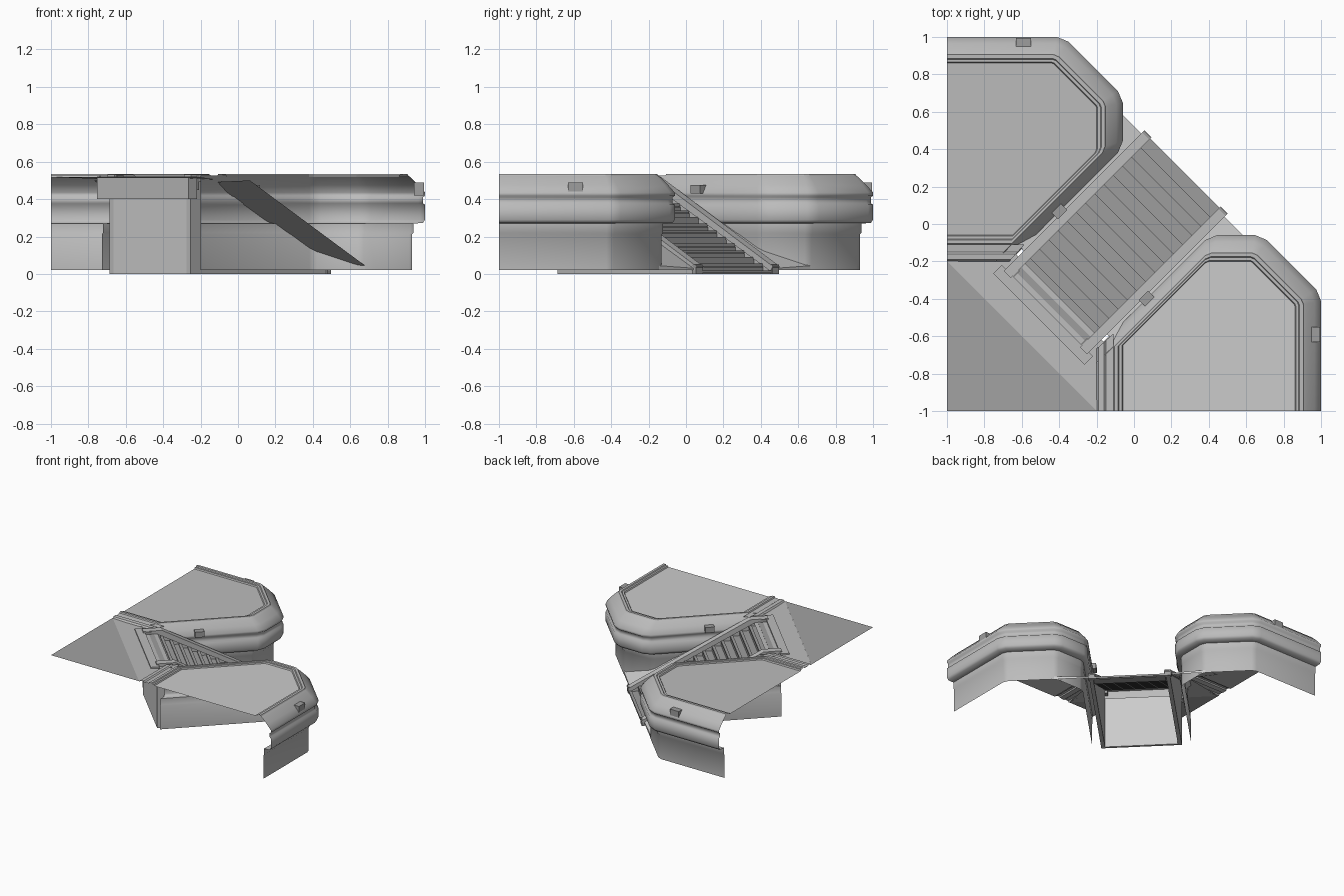
import bpy, bmesh, math
from mathutils import Matrix, Vector

if "Cube" in bpy.data.objects:
    bpy.data.objects.remove(bpy.data.objects["Cube"])

R = math.sqrt(0.5)


def grey(name, v):
    m = bpy.data.materials.new(name)
    m.diffuse_color = (v, v, v, 1)
    m.use_nodes = True
    m.node_tree.nodes["Principled BSDF"].inputs["Base Color"].default_value = m.diffuse_color
    return m


STEEL = grey("dark_steel", 0.34)
SHADE = grey("shaded_floor", 0.36)
SOFT = grey("soft_grey", 0.5)


def finish(bm, name, mat=None, smooth=None):
    me = bpy.data.meshes.new(name)
    bm.to_mesh(me)
    bm.free()
    if mat:
        me.materials.append(mat)
    ob = bpy.data.objects.new(name, me)
    bpy.context.collection.objects.link(ob)
    if smooth:
        bpy.context.view_layer.objects.active = ob
        ob.select_set(True)
        bpy.ops.object.shade_smooth_by_angle(angle=math.radians(smooth))
        ob.select_set(False)
    return ob


def mirrored(ob, name, mat=None, smooth=None):
    """Copy a part across the diagonal plane x = y."""
    bm = bmesh.new()
    bm.from_mesh(ob.data)
    for v in bm.verts:
        v.co.x, v.co.y = v.co.y, v.co.x
    bmesh.ops.reverse_faces(bm, faces=bm.faces)
    return finish(bm, name, mat, smooth)


def loft(bm, rings):
    rows = [[bm.verts.new(p) for p in ring] for ring in rings]
    for a, b in zip(rows, rows[1:]):
        for i in range(len(a) - 1):
            bm.faces.new((a[i], a[i + 1], b[i + 1], b[i]))
    return rows


def box(bm, lo, hi):
    c = [(a + b) / 2 for a, b in zip(lo, hi)]
    s = [abs(b - a) for a, b in zip(lo, hi)]
    bmesh.ops.create_cube(bm, size=1, matrix=Matrix.Translation(c) @ Matrix.Diagonal((*s, 1)))


def prism(bm, profile, y0, y1):
    """Extrude an x-z outline across y."""
    a = [bm.verts.new((x, y0, z)) for x, z in profile]
    b = [bm.verts.new((x, y1, z)) for x, z in profile]
    bm.faces.new(a)
    bm.faces.new(b[::-1])
    for i in range(len(a)):
        j = (i + 1) % len(a)
        bm.faces.new((a[j], a[i], b[i], b[j]))


def stair_part(bm, name, mat=STEEL, recalc=True):
    if recalc:
        bmesh.ops.recalc_face_normals(bm, faces=bm.faces)
    bm.transform(Matrix.Rotation(math.pi / 4, 4, 'Z'))
    return finish(bm, name, mat)


# Plan outline of a terrace as lines: normal x, normal y, distance, inset scale
OPEN, LEFT = (0, -1, 1.0, 0), (-1, 0, 0.2, 0)
SIDES = [(1, 0, 1.0, 1), (R, R, 0.442, 1), (0, 1, -0.06, 1), (-R, R, -0.33, 0.62)]


def cross(p, q, d):
    c1, c2 = p[2] - d * p[3], q[2] - d * q[3]
    det = p[0] * q[1] - p[1] * q[0]
    return Vector(((c1 * q[1] - p[1] * c2) / det, (p[0] * c2 - c1 * q[0]) / det))


def rounded(sides):
    out = [sides[0]]
    for p, q in zip(sides, sides[1:]):
        n = Vector((p[0] + q[0], p[1] + q[1])).normalized()
        out += [(n.x, n.y, n.dot(cross(p, q, 0)) - 0.014, (p[3] + q[3]) / 2), q]
    return out


def ring(d, z, left_scale=0.0):
    left = (*LEFT[:3], left_scale)
    ls = [OPEN] + rounded(SIDES) + [left]
    pts = [cross(a, b, d) for a, b in zip(ls, ls[1:])]
    if left_scale:
        pts.append(cross(left, OPEN, d))
    return [(p.x, p.y, z) for p in pts]


# Terrace wall: recessed base below a bulging, grooved parapet
bm = bmesh.new()
loft(bm, [ring(d, z) for d, z in (
    (.07, .02), (.07, .21), (.063, .22), (.063, .27), (.012, .272), (0, .29), (0, .37),
    (.012, .378), (.012, .41), (0, .418), (0, .435), (.035, .475), (.075, .515), (.09, .526))])
wall = finish(bm, "terrace_wall_right", SOFT, 75)
mirrored(wall, "terrace_wall_left", SOFT, 75)

# Raised curb, with a plain rim along the plateau edge
bm = bmesh.new()
last = [(.09, .526), (.095, .535), (.115, .535), (.12, .528), (.135, .528), (.14, .518)]
loft(bm, [ring(d, z, 1) for d, z in last])
loft(bm, [[(x, -1, z), (x, -0.667 + (x + .2) * 0.9, z)] for x, z in
          ((-.2, .515), (-.19, .528), (-.16, .53), (-.15, .522), (-.11, .526))][::-1])
bm.normal_update()
bmesh.ops.reverse_faces(bm, faces=[f for f in bm.faces if f.normal.z < -0.01])
curb = finish(bm, "terrace_curb_right", SOFT)
mirrored(curb, "terrace_curb_left", SOFT)

# Flat decks
bm = bmesh.new()
bm.faces.new([bm.verts.new(p) for p in ring(.14, .518, 1)])
deck = finish(bm, "terrace_deck_right")
mirrored(deck, "terrace_deck_left", SOFT)

# Small vent on the outer wall
bm = bmesh.new()
box(bm, (.94, -.63, .42), (.995, -.55, .49))
vent = finish(bm, "wall_vent_right", STEEL)
mirrored(vent, "wall_vent_left", STEEL)

# Upper plateau and the strip leading to the stairs
bm = bmesh.new()
bm.faces.new([bm.verts.new(p) for p in ((-1, -1, .52), (-.2, -1, .52), (-1, -.2, .52))])
finish(bm, "upper_plateau", SHADE)
bm = bmesh.new()
bm.faces.new([bm.verts.new(p) for p in
              ((-.849, -.566, .518), (-.56, -.38, .505), (-.56, .38, .505), (-.849, .566, .518))])
bm.transform(Matrix.Rotation(math.pi / 4, 4, 'Z'))
finish(bm, "landing_strip", SOFT)

# Landing beam and the wall under the top of the stairs
bm = bmesh.new()
box(bm, (-.72, -.345, .4), (-.655, .345, .522))
stair_part(bm, "landing_beam", SOFT)
bm = bmesh.new()
box(bm, (-.665, -.30, 0), (-.645, .30, .42))
stair_part(bm, "stair_back_wall", None)

# Steps: boards with a raised nosing over thin risers
N, T0, T1, H = 14, -.60, .375, .5
run, rise = (T1 - T0) / N, H / N
bm = bmesh.new()
box(bm, (-.66, -.27, .485), (T0 + .01, .27, .508))
for i in range(N):
    t, z = T0 + i * run, H - (i + 1) * rise + .012
    box(bm, (t, -.27, z - .012), (t + run, .27, z))
    box(bm, (t + run - .012, -.265, z - .008), (t + run + .01, .265, z + .007))
    box(bm, (t, -.27, z), (t + .008, .27, z + rise - .01))
stair_part(bm, "stair_treads")

# Side panels, sloping rails, end posts, brackets and side ramps
panels, rails, posts, brackets, ramps = (bmesh.new() for _ in range(5))
for s in (-1, 1):
    prism(panels, [(-.665, 0), (.38, 0), (.38, .03), (-.54, .5), (-.665, .5)], s * .275, s * .305)
    prism(rails, [(-.67, .495), (-.55, .495), (.375, .015), (.395, .04), (-.53, .532), (-.67, .532)],
          s * .262, s * .315)
    box(posts, (.36, s * .29 - .025, 0), (.39, s * .29 + .025, .05))
    box(posts, (-.655, s * .285 - .03, .45), (-.61, s * .285 + .03, .53))
    box(brackets, (-.27, s * .335 - .03, .43), (-.2, s * .335 + .03, .475))
    for quad in (((-.52, .30, .49), (.37, .30, .03), (.37, .59, .045), (-.50, .59, .5)),
                 ((.37, .30, .03), (.37, .30, .02), (.37, .59, .02), (.37, .59, .045))):
        ramps.faces.new([ramps.verts.new((x, s * y, z)) for x, y, z in quad[::-s]])
ramps.normal_update()
bmesh.ops.reverse_faces(ramps, faces=[f for f in ramps.faces if f.normal.z > .1])
stair_part(panels, "stair_side_panels", SOFT)
stair_part(rails, "stair_rails", SOFT)
stair_part(posts, "stair_posts")
stair_part(brackets, "rail_brackets")
stair_part(ramps, "side_ramps", None, recalc=False)
